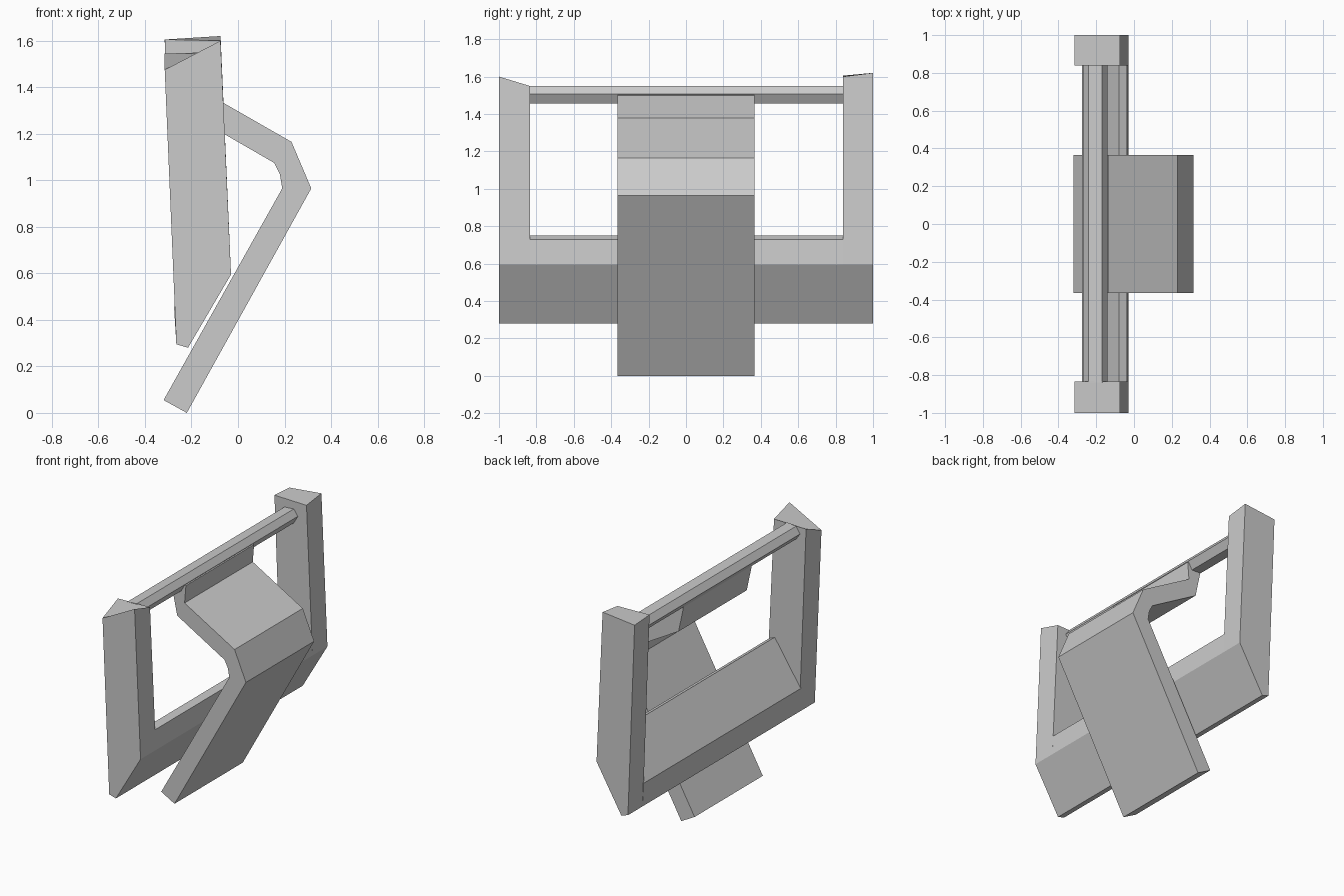
import bpy, bmesh

if "Cube" in bpy.data.objects:
    bpy.data.objects.remove(bpy.data.objects["Cube"])


def prism(name, y0, prof0, y1, prof1=None):
    """Flat-sided solid between two (x, z) profiles lying at y0 and y1."""
    prof1 = prof1 or prof0
    bm = bmesh.new()
    a = [bm.verts.new((x, y0, z)) for x, z in prof0]
    b = [bm.verts.new((x, y1, z)) for x, z in prof1]
    bm.faces.new(a)
    bm.faces.new(b[::-1])
    for i in range(len(a)):
        j = (i + 1) % len(a)
        bm.faces.new((a[i], b[i], b[j], a[j]))
    bmesh.ops.recalc_face_normals(bm, faces=bm.faces)
    me = bpy.data.meshes.new(name)
    bm.to_mesh(me)
    bm.free()
    ob = bpy.data.objects.new(name, me)
    bpy.context.collection.objects.link(ob)
    return ob


# Side posts: shared lower profile, uneven chipped tops
def post(back_top, front_top):
    return [(-0.265, 0.30), (-0.315, back_top), (-0.075, front_top),
            (-0.03, 0.60), (-0.215, 0.285)]


prism("left_post", -1.0, post(1.48, 1.605), -0.835, post(1.55, 1.555))
prism("right_post", 0.84, post(1.61, 1.605), 1.0, post(1.60, 1.625))

# Slanted lower bar joining the posts
prism("lower_bar", -0.84,
      [(-0.265, 0.30), (-0.275, 0.46), (-0.08, 0.755), (-0.037, 0.735),
       (-0.03, 0.60), (-0.215, 0.285)], 0.845)

# Six-sided upper rod
prism("upper_rod", -0.84,
      [(-0.27, 1.505), (-0.24, 1.55), (-0.17, 1.555), (-0.14, 1.513),
       (-0.17, 1.46), (-0.24, 1.462)], 0.845)

# Bent tongue, hooked around the rod and running down to the ground
prism("bent_tongue", -0.365,
      [(-0.22, 0.005), (0.315, 0.97), (0.23, 1.17), (-0.145, 1.385),
       (-0.135, 1.505), (-0.25, 1.52), (-0.20, 1.285), (0.155, 1.08),
       (0.18, 1.03), (0.19, 0.97), (-0.32, 0.06)], 0.365)

# Ground the model exactly
for ob in bpy.context.collection.objects:
    ob.location.z = -0.005
